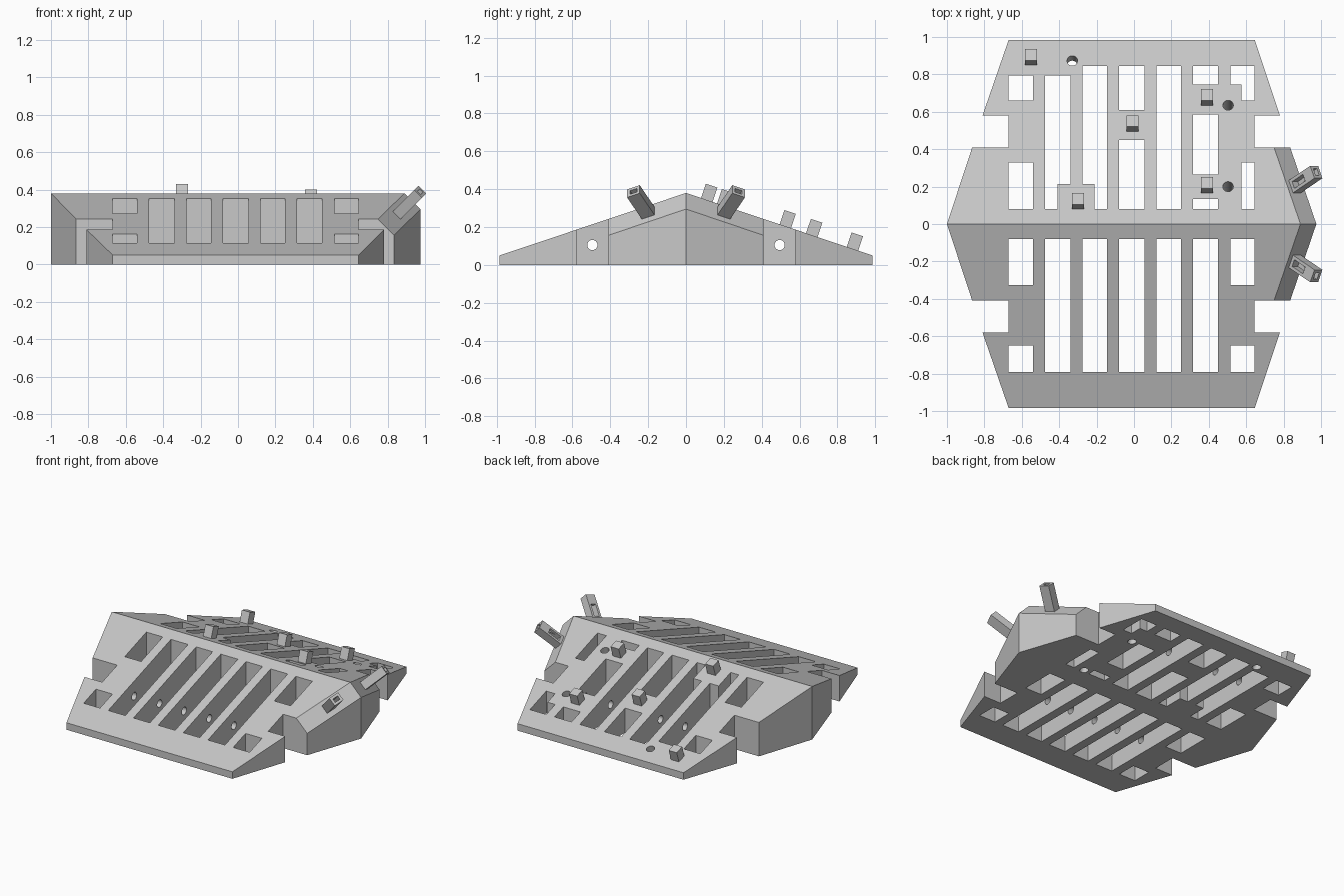
import bpy, bmesh
from math import pi
from mathutils import Matrix, Vector

if "Cube" in bpy.data.objects:
    bpy.data.objects.remove(bpy.data.objects["Cube"])

grey = bpy.data.materials.new("plain grey")
grey.use_nodes = True
grey.diffuse_color = (0.58, 0.58, 0.58, 1)
grey.node_tree.nodes["Principled BSDF"].inputs["Base Color"].default_value = (0.58, 0.58, 0.58, 1)

RIDGE, SLOPE = 0.38, 0.335
SIDES = (1, -1)


def roof(y):
    return RIDGE - SLOPE * abs(y)


def frame(origin, *axes):
    m = Matrix([Vector(a).normalized() for a in axes]).transposed().to_4x4()
    m.translation = origin
    return m


def box(bm, low, high, place=Matrix()):
    low, high = Vector(low), Vector(high)
    m = place @ Matrix.Translation((low + high) / 2) @ Matrix.Diagonal((high - low).to_4d())
    bmesh.ops.create_cube(bm, size=1, matrix=m)


def rod(bm, radius, depth, place):
    bmesh.ops.create_cone(bm, cap_ends=True, segments=32, radius1=radius,
                          radius2=radius, depth=depth, matrix=place)


def finish(name, bm):
    bmesh.ops.recalc_face_normals(bm, faces=bm.faces[:])
    mesh = bpy.data.meshes.new(name)
    bm.to_mesh(mesh)
    bm.free()
    mesh.materials.append(grey)
    ob = bpy.data.objects.new(name, mesh)
    bpy.context.collection.objects.link(ob)
    return ob


def cut(target, bm):
    cutter = finish("cutter", bm)
    cutter.hide_render = True
    mod = target.modifiers.new("cut", "BOOLEAN")
    mod.operation, mod.solver, mod.use_self = "DIFFERENCE", "EXACT", True
    mod.object = cutter
    bpy.context.view_layer.objects.active = target
    bpy.ops.object.modifier_apply(modifier=mod.name)
    bpy.data.objects.remove(cutter)


# Wedge body: plan outline of one half, mirrored across the ridge
outline = [(-1, 0), (-.865, .41), (-.67, .41), (-.67, .58), (-.81, .58), (-.67, .985),
           (.645, .985), (.78, .58), (.645, .58), (.645, .41), (.835, .41), (.975, 0)]
bm = bmesh.new()
for s in SIDES:
    top = [bm.verts.new((x, s * y, roof(y))) for x, y in outline]
    base = [bm.verts.new((x, s * y, 0)) for x, y in outline]
    bm.faces.new(top)
    bm.faces.new(base)
    for i in range(len(outline) - 1):
        bm.faces.new((top[i], top[i + 1], base[i + 1], base[i]))
bmesh.ops.remove_doubles(bm, verts=bm.verts[:], dist=1e-4)
body = finish("wedge_body", bm)


# Frame on each chamfer: along the edge, down the slope, outwards
def chamfer_frame(s):
    return frame((.86, .2 * s, .274), (-.34, s, -.34), (1, 0, -1), (1, .68 * s, 1))


# Chamfers on the left end
for s in SIDES:
    bm = bmesh.new()
    box(bm, (-.3, -.2, 0), (.3, .2, .3), chamfer_frame(s))
    cut(body, bm)

# Slots through the body: x range, then y ranges
columns = [(-.475, -.34), (-.275, -.145), (-.08, .055), (.12, .25), (.315, .45)]
outer = [(-.67, -.54), (.515, .645)]
slots = [(c, (-.79, -.08)) for c in columns]
slots += [(c, r) for c in outer for r in ((-.79, -.65), (-.325, -.08))]
slots += [(outer[0], (.08, .33)), (outer[0], (.66, .795)),
          (columns[0], (.215, .795)), ((-.475, -.41), (.08, .3)),
          (columns[1], (.215, .845)), ((-.21, -.145), (.08, .3)),
          (columns[2], (.08, .45)), (columns[2], (.61, .845)),
          (columns[3], (.08, .845)),
          (columns[4], (.08, .135)), (columns[4], (.265, .585)), (columns[4], (.745, .845)),
          ((.575, .645), (.08, .33)), (outer[1], (.745, .845)), ((.575, .645), (.66, .8))]
bm = bmesh.new()
for (x0, x1), (y0, y1) in slots:
    box(bm, (x0, y0, -.1), (x1, y1, .6))
cut(body, bm)

# Long cross holes for rods
bm = bmesh.new()
for s in SIDES:
    rod(bm, .027, 2.4, Matrix.Translation((0, .495 * s, .105)) @ Matrix.Rotation(pi / 2, 4, "Y"))
cut(body, bm)


# Frame standing square on the back slope
def slope_frame(x, y):
    return frame((x, y, roof(y)), (1, 0, 0), (0, 1, -SLOPE), (0, SLOPE, 1))


# Round holes square to the back slope
bm = bmesh.new()
for x, y in ((-.33, .873), (.503, .635), (.503, .2)):
    rod(bm, .028, .9, slope_frame(x, y))
cut(body, bm)

# Pegs on the back slope
for i, (x, y) in enumerate([(-.55, .88), (.39, .665), (-.007, .525), (.39, .195), (-.3, .11)]):
    bm = bmesh.new()
    box(bm, (-.032, -.032, -.01), (.032, .032, .08), slope_frame(x, y))
    finish(f"peg_{i + 1}", bm)

# Hollow clips on the chamfers, open at the tip and low on the upper side
for s, name in zip(SIDES, ("back_clip", "front_clip")):
    place = chamfer_frame(s)
    bm = bmesh.new()
    box(bm, (-.037, -.03, -.01), (.037, .03, .18), place)
    clip = finish(name, bm)
    bm = bmesh.new()
    box(bm, (-.02, -.013, .02), (.02, .013, .25), place)
    box(bm, (-.02, -.06, .02), (.02, .01, .11), place)
    cut(clip, bm)
